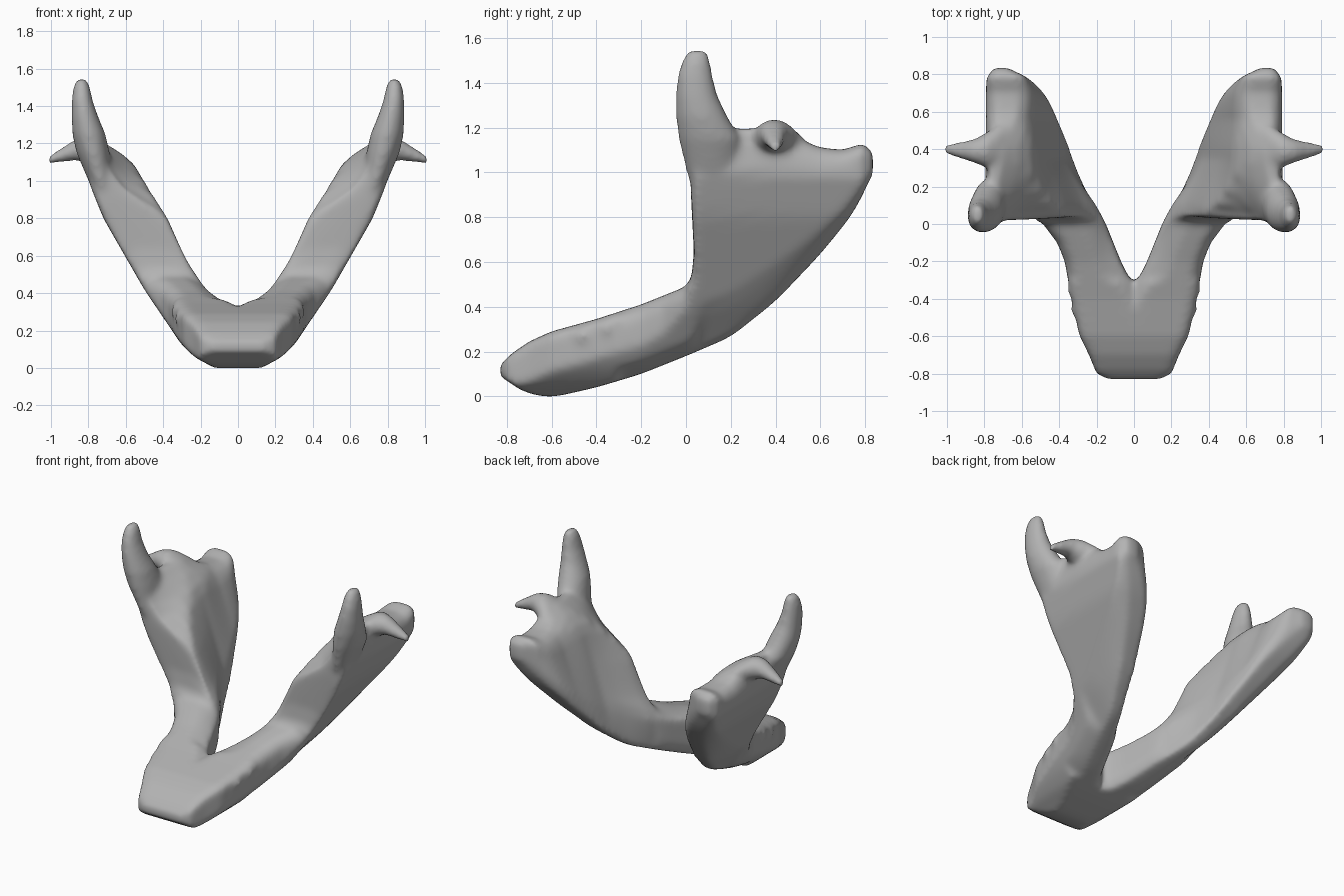
import bpy, bmesh, math
from mathutils import Vector

cube = bpy.data.objects.get("Cube")
if cube:
    bpy.data.objects.remove(cube, do_unlink=True)


def curve(points):
    """Piecewise linear function through a few points."""
    def f(v):
        if v <= points[0][0]:
            return points[0][1]
        for (a, p), (b, q) in zip(points, points[1:]):
            if v <= b:
                return p + (q - p) * (v - a) / (b - a)
        return points[-1][1]
    return f


def soft_curve(points, reach=.045):
    """The same with its corners rounded off."""
    f = curve(points)
    return lambda v: sum(f(v + reach * k / 3) for k in range(-3, 4)) / 7


# Profiles along the length: underside, upper edge, inner and outer limits
bottom = soft_curve([(-.83, .1), (-.78, .05), (-.7, .01), (-.6, -.005), (-.4, .04), (-.2, .1), (0, .18),
                     (.2, .265), (.4, .425), (.6, .635), (.75, .82), (.81, .94), (.85, 1.04)])
top = curve([(-.83, .14), (-.78, .19), (-.7, .245), (-.6, .29), (-.4, .345), (-.2, .41), (0, .49), (.035, .55),
             (.065, 1.1), (.09, 1.19), (.4, 1.2), (.5, 1.15), (.6, 1.11), (.7, 1.1), (.79, 1.13), (.835, 1.09)])
inner_y = soft_curve([(-.32, -.02), (-.3, .02), (-.2, .07), (0, .15), (.1, .2), (.25, .265),
                      (.45, .33), (.6, .395), (.68, .44), (.76, .52), (.81, .62), (.84, .7)], .025)
outer_y = curve([(-.83, .14), (-.8, .2), (-.7, .24), (-.6, .29), (-.4, .335), (-.2, .37), (-.1, .41),
                 (0, .49), (.04, .7), (.08, .8), (.78, .79), (.835, .75)])
# Limits by height: the branches lean outwards
inner_z = soft_curve([(.33, -.02), (.36, .08), (.4, .15), (.52, .245), (.6, .29), (.8, .375),
                      (1, .49), (1.13, .58), (1.2, .69)], .03)
outer_z = soft_curve([(0, .1), (.03, .2), (.12, .3), (.3, .42), (.4, .49), (.6, .605),
                      (.8, .72), (1, .8), (1.2, .82)], .03)
# The inner front corner sweeps back as it rises
corner_y = curve([(.82, .07), (.95, .15), (1.1, .3), (1.2, .36)])
# Rounding of the lower and upper borders
rounding = curve([(0, .28), (.09, .11), (.2, 0), (.83, 0), (.93, .08), (1, .25)])


def clamp(v):
    return min(1, max(0, v))


def jaw_ring(y):
    """Cross-section of one half at a station along the length."""
    inside, outside = [], []
    levels = 14
    for i in range(levels + 1):
        t = i / levels
        z = bottom(y) + (top(y) - bottom(y)) * t
        low, crest = inner_y(y), inner_z(top(y))
        a = max(low, inner_z(z))
        b = max(min(outer_y(y), outer_z(z)), low + .04)
        # Flat, evenly sloping inner face on the branches
        flat = max(a, low + (min(crest, .58) - low) * t)
        a += (flat - a) * clamp((y - .1) / .25)
        # Slanting front face below the horn
        corner = corner_y(z)
        if z > .82 and y < corner:
            a += (b - a) * .68 * clamp((corner - y) / (corner - .04)) * clamp((z - .82) / .1)
        a = min(a, b - .04)
        if y > -.3:
            pinch = (b - a) * rounding(t)
            a, b = a + pinch * (.5 if t < .5 else 1), b - pinch
        elif i == levels:
            b -= .04
        lean = max(0, z - .6) * clamp(1 - max(0, y) / .3) * .13
        inside.append(Vector((a, y - lean, z)))
        outside.append(Vector((b, y - lean, z)))
    return inside + outside[::-1]


def ellipse_ring(centre, u, v, n=16):
    """Ring round a centre with two half-axis vectors."""
    c, u, v = Vector(centre), Vector(u), Vector(v)
    return [c + u * math.cos(2 * math.pi * k / n) + v * math.sin(2 * math.pi * k / n) for k in range(n)]


def loft(bm, rings, side):
    """Closed skin through the rings, on the chosen side."""
    rows = [[bm.verts.new((p.x * side, p.y, p.z)) for p in r] for r in rings]
    n = len(rows[0])
    for r, s in zip(rows, rows[1:]):
        for k in range(n):
            m = (k + 1) % n
            bm.faces.new((r[k], r[m], s[m], s[k]))
    bm.faces.new(rows[0][::-1])
    bm.faces.new(rows[-1])


# Front horn: centre, then half-widths in x and y
horn = [((.68, .15, .82), .03, .09), ((.735, .12, 1.0), .065, .12), ((.775, .105, 1.15), .09, .14),
        ((.797, .07, 1.25), .09, .117), ((.818, .048, 1.34), .073, .095), ((.833, .04, 1.43), .057, .08),
        ((.836, .045, 1.5), .046, .064), ((.836, .052, 1.545), .026, .042)]
# Side spike: centre, then half-widths in y and z
spike = [((.66, .4, 1.1), .16, .06), ((.73, .4, 1.13), .13, .08), ((.79, .395, 1.16), .095, .08),
         ((.86, .39, 1.17), .062, .06), ((.94, .395, 1.14), .043, .04), ((1.013, .4, 1.11), .027, .022)]
# Small ridges on the rim of the front plate
ridges = [(.265, -.56, .24), (.3, -.46, .265), (.32, -.35, .3)]

bm = bmesh.new()
stations = [-.83 + .015 * i for i in range(112)]
for side in (1, -1):
    loft(bm, [jaw_ring(y) for y in stations], side)
    loft(bm, [ellipse_ring(c, (a, 0, 0), (0, b, 0)) for c, a, b in horn], side)
    loft(bm, [ellipse_ring(c, (0, a, 0), (0, 0, b)) for c, a, b in spike], side)
    for x, y, z in ridges:
        knob = bmesh.ops.create_icosphere(bm, subdivisions=2, radius=.04)
        bmesh.ops.translate(bm, verts=knob["verts"], vec=(x * side, y, z))
bmesh.ops.recalc_face_normals(bm, faces=bm.faces)
mesh = bpy.data.meshes.new("jaw")
bm.to_mesh(mesh)
bm.free()

jaw = bpy.data.objects.new("lower_jaw", mesh)
bpy.context.collection.objects.link(jaw)

grey = bpy.data.materials.new("plain grey")
grey.use_nodes = True
colour = (.45, .45, .45, 1)
grey.diffuse_color = colour
grey.node_tree.nodes["Principled BSDF"].inputs["Base Color"].default_value = colour
mesh.materials.append(grey)

# Fuse the parts into one skin and soften the joins
fuse = jaw.modifiers.new("fuse", "REMESH")
fuse.mode = "VOXEL"
fuse.voxel_size = .014
fuse.use_smooth_shade = True
soften = jaw.modifiers.new("soften", "SMOOTH")
soften.factor = .5
soften.iterations = 18
for p in mesh.polygons:
    p.use_smooth = True
